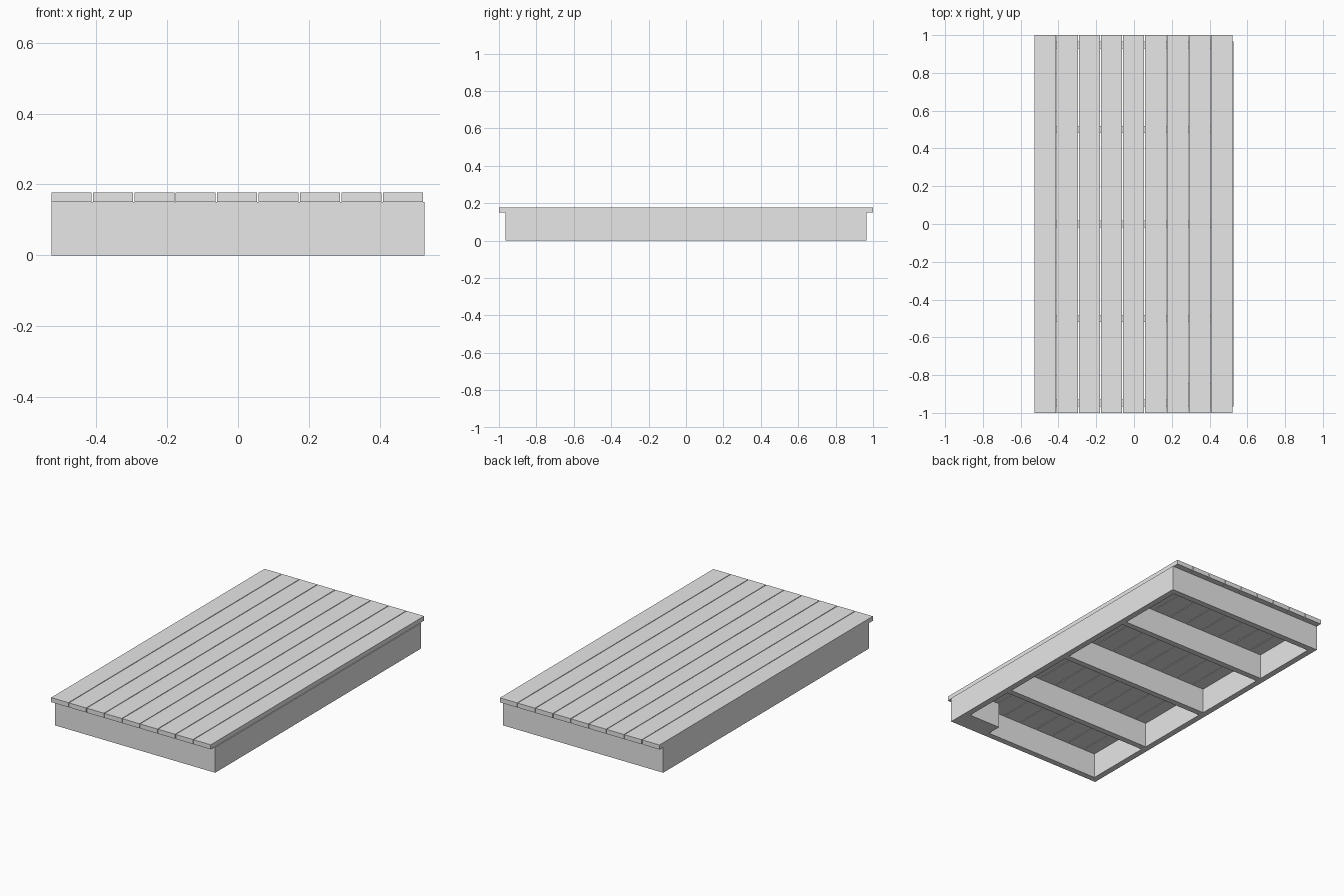
import bpy

cube = bpy.data.objects.get("Cube")
if cube:
    bpy.data.objects.remove(cube, do_unlink=True)

# Single plain grey for all timber
grey = bpy.data.materials.new("light_grey")
grey.use_nodes = True
color = (0.8, 0.8, 0.8, 1)
grey.diffuse_color = color
grey.node_tree.nodes["Principled BSDF"].inputs["Base Color"].default_value = color


def box(name, x, y, z):
    """Add a box from (min, max) ranges on each axis."""
    ranges = (x, y, z)
    bpy.ops.mesh.primitive_cube_add(size=1, location=[(a + b) / 2 for a, b in ranges])
    obj = bpy.context.object
    obj.name = name
    obj.scale = [b - a for a, b in ranges]
    bpy.ops.object.transform_apply(location=False, rotation=False, scale=True)
    obj.data.materials.append(grey)
    return obj


HALF_X, HALF_Y = 0.526, 0.965
BEAM = 0.036
FRAME_TOP, DECK_TOP = 0.151, 0.178
INNER_X, INNER_Y = HALF_X - BEAM, HALF_Y - BEAM
height = (0, FRAME_TOP)

# Long side rails
box("left_rail", (INNER_X, HALF_X), (-HALF_Y, HALF_Y), height)
box("right_rail", (-HALF_X, -INNER_X), (-HALF_Y, HALF_Y), height)

# End beams and inner joists
box("front_beam", (-INNER_X, INNER_X), (-HALF_Y, -INNER_Y), height)
box("back_beam", (-INNER_X, INNER_X), (INNER_Y, HALF_Y), height)
for i, y in enumerate((-0.5, 0, 0.5)):
    box(f"joist_{i + 1}", (-INNER_X, INNER_X), (y - BEAM / 2, y + BEAM / 2), height)

# Block in the front left corner
box("corner_block", (0.28, INNER_X), (-INNER_Y, -0.842), height)

# Deck boards with narrow gaps
PITCH, GAP = 0.1168, 0.004
for i in range(9):
    x = -HALF_X + i * PITCH
    box(f"deck_board_{i + 1}", (x, x + PITCH - GAP), (-1, 1), (FRAME_TOP, DECK_TOP))
